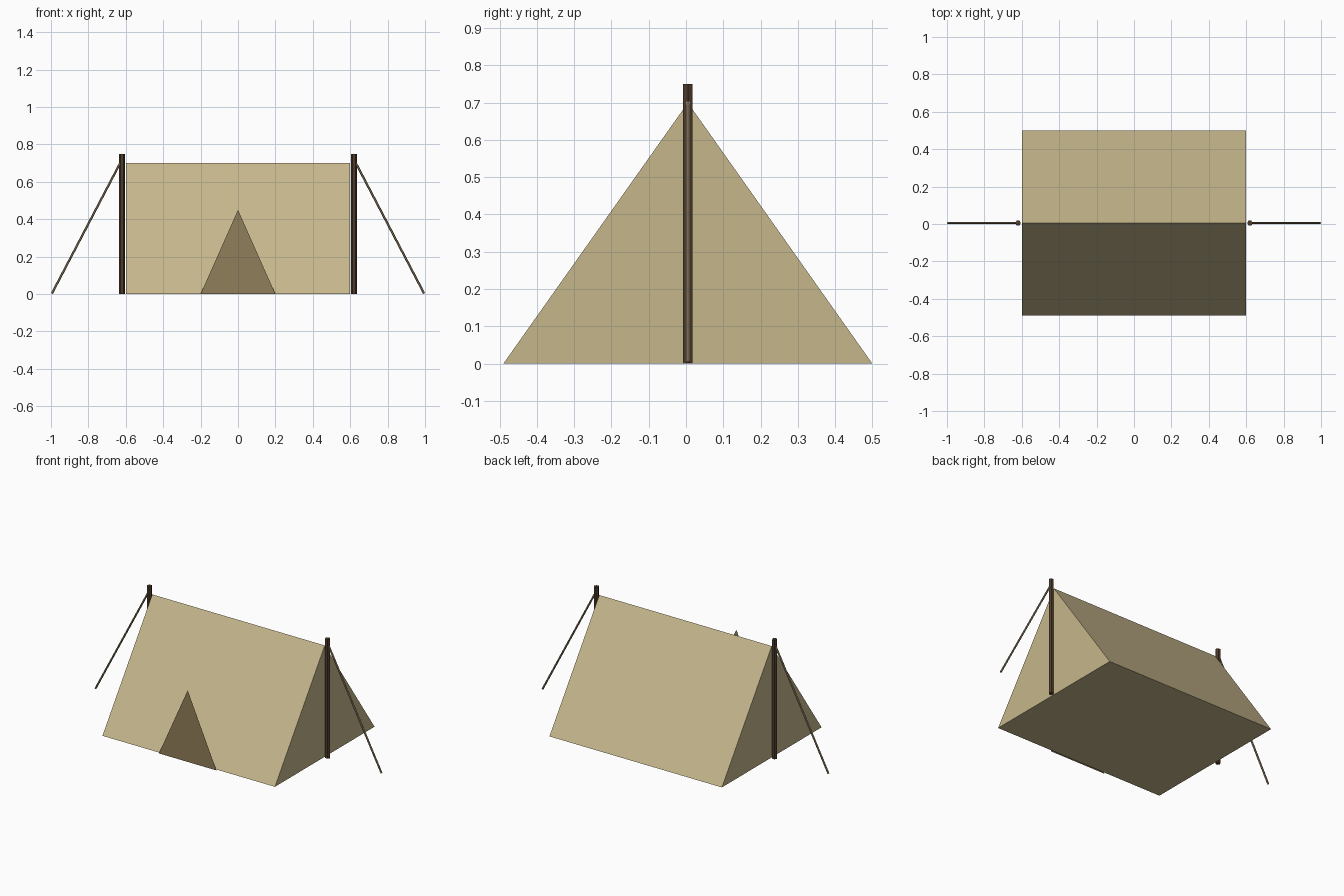
import bpy
from mathutils import Vector

if "Cube" in bpy.data.objects:
    bpy.data.objects.remove(bpy.data.objects["Cube"])

YC = 0.005  # ridge line sits just behind centre because the door flap stands proud


def material(name, rgb):
    m = bpy.data.materials.new(name)
    m.diffuse_color = (*rgb, 1)
    m.use_nodes = True
    m.node_tree.nodes["Principled BSDF"].inputs["Base Color"].default_value = m.diffuse_color
    return m


canvas = material("canvas", (0.56, 0.47, 0.26))
flap = material("flap", (0.28, 0.21, 0.10))
wood = material("wood", (0.08, 0.045, 0.025))
cord = material("cord", (0.30, 0.23, 0.13))


def mesh_object(name, verts, faces, mat):
    me = bpy.data.meshes.new(name)
    me.from_pydata(verts, [], faces)
    me.materials.append(mat)
    ob = bpy.data.objects.new(name, me)
    bpy.context.collection.objects.link(ob)
    return ob


def rod(name, a, b, radius, sides, mat, turn):
    a, b = Vector(a), Vector(b)
    d = b - a
    bpy.ops.mesh.primitive_cylinder_add(vertices=sides, radius=radius, depth=d.length)
    ob = bpy.context.object
    ob.name = name
    ob.location = (a + b) / 2
    ob.rotation_mode = 'QUATERNION'
    spin = Vector((0, 0, 1)).rotation_difference(d)
    ob.rotation_quaternion = spin @ turn
    ob.data.materials.append(mat)


# Closed triangular tent body
profile = [(YC - 0.495, 0), (YC + 0.495, 0), (YC, 0.70)]
verts = [(x, y, z) for x in (-0.6, 0.6) for y, z in profile]
mesh_object("tent_body", verts,
            [(0, 2, 1), (3, 4, 5), (0, 1, 4, 3), (1, 2, 5, 4), (2, 0, 3, 5)], canvas)

# Upright door flap in front of the tent
mesh_object("door_flap", [(-0.2, -0.5, 0), (0.2, -0.5, 0), (0, -0.5, 0.45)],
            [(0, 1, 2)], flap)

# End poles and guy ropes
quarter = Vector((0, 1, 0)).rotation_difference(Vector((1, 0, 0)))
for side, s in (("left", -1), ("right", 1)):
    rod(side + "_pole", (s * 0.62, YC, 0), (s * 0.62, YC, 0.75), 0.015, 6, wood, quarter)
    rod(side + "_guy_rope", (s * 0.625, YC, 0.71), (s * 0.995, YC, 0.003), 0.006, 6, cord, quarter)
